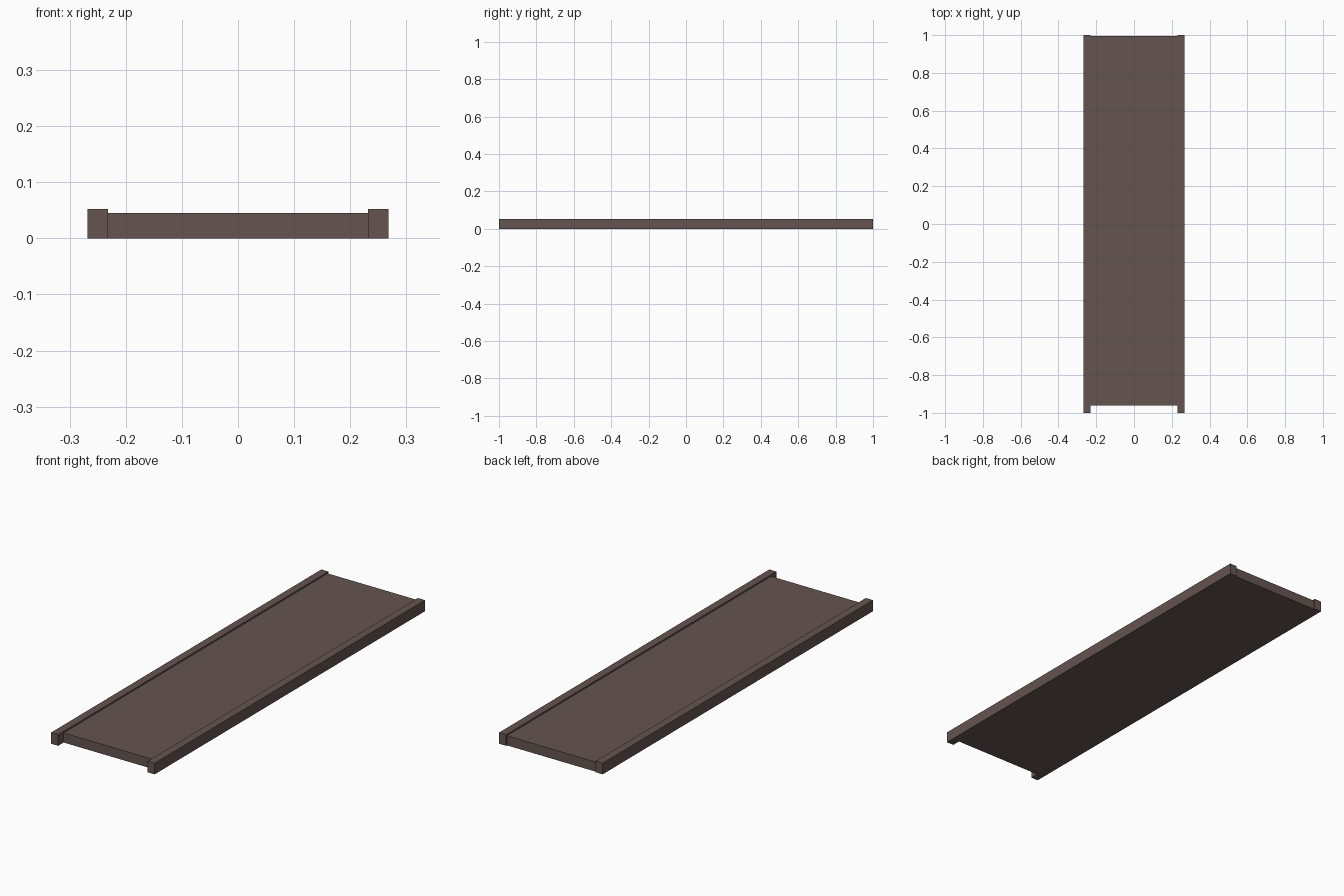
import bpy

if "Cube" in bpy.data.objects:
    bpy.data.objects.remove(bpy.data.objects["Cube"])

wood = bpy.data.materials.new("dark brown wood")
wood.diffuse_color = (0.130, 0.090, 0.079, 1)
wood.use_nodes = True
wood.node_tree.nodes["Principled BSDF"].inputs["Base Color"].default_value = wood.diffuse_color


def box(name, lo, hi):
    """Axis-aligned box between two corners."""
    bpy.ops.mesh.primitive_cube_add(size=1)
    ob = bpy.context.object
    ob.name = name
    ob.location = [(a + b) / 2 for a, b in zip(lo, hi)]
    ob.scale = [b - a for a, b in zip(lo, hi)]
    bpy.ops.object.transform_apply(location=True, rotation=False, scale=True)
    ob.data.materials.append(wood)
    return ob


# Flat board, set back from the front ends of the rails
box("board", (-0.232, -0.96, 0), (0.232, 0.995, 0.045))

# Raised rails along both long sides
for side, x in (("left", -0.25), ("right", 0.25)):
    box(side + "_rail", (x - 0.0185, -1, 0), (x + 0.0185, 1, 0.052))
